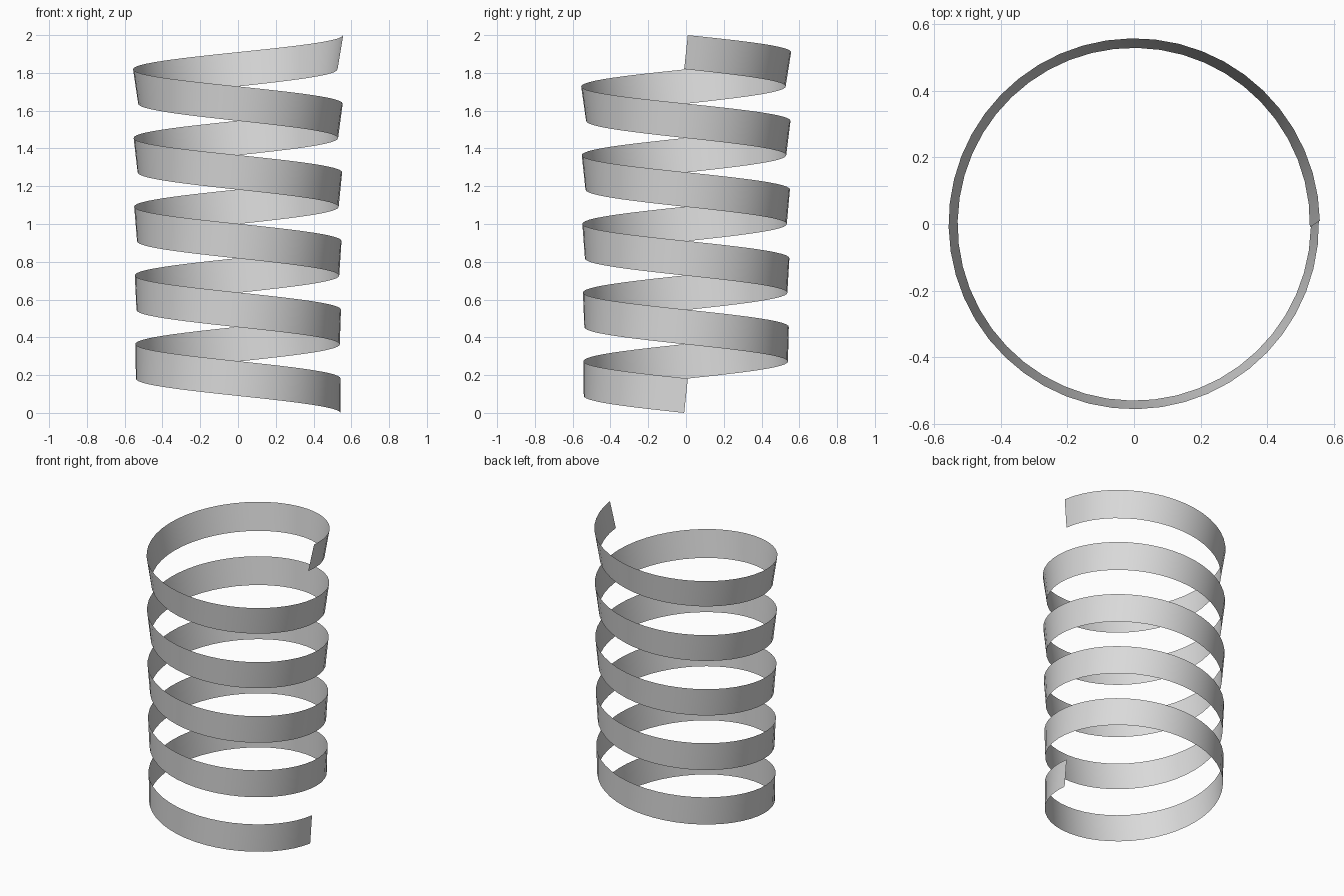
import bpy, bmesh
from math import sin, cos, atan, pi
from mathutils import Vector

cube = bpy.data.objects.get("Cube")
if cube:
    bpy.data.objects.remove(cube, do_unlink=True)

TURNS = 5
STEPS = 48            # segments per turn
RADIUS = 0.542
HALF_WIDTH = 0.0915
Z_START, Z_END = 0.091, 1.91
END_TILT = 0.165      # outward lean reached at the upper end

# Light grey material
grey = bpy.data.materials.new("light_grey")
grey.use_nodes = True
colour = (0.7, 0.7, 0.7, 1)
grey.diffuse_color = colour
grey.node_tree.nodes["Principled BSDF"].inputs["Base Color"].default_value = colour

# Ribbon: a cross edge square to the helix, leaning out more as it climbs
slope = atan((Z_END - Z_START) / (TURNS * 2 * pi * RADIUS))
bm = bmesh.new()
previous = None
for i in range(TURNS * STEPS + 1):
    a = 2 * pi * i / STEPS
    t = i / (TURNS * STEPS)
    radial = Vector((cos(a), -sin(a), 0))
    up = Vector((sin(a) * sin(slope), cos(a) * sin(slope), cos(slope)))
    across = (up * cos(END_TILT * t) + radial * sin(END_TILT * t)) * HALF_WIDTH
    centre = radial * RADIUS + Vector((0, 0, Z_START + (Z_END - Z_START) * t))
    edge = bm.verts.new(centre - across), bm.verts.new(centre + across)
    if previous:
        bm.faces.new((edge[0], previous[0], previous[1], edge[1]))
    previous = edge

mesh = bpy.data.meshes.new("spiral_ribbon")
bm.to_mesh(mesh)
bm.free()
mesh.materials.append(grey)
ribbon = bpy.data.objects.new("spiral_ribbon", mesh)
bpy.context.collection.objects.link(ribbon)

# Smooth shading along the strip
bpy.context.view_layer.objects.active = ribbon
ribbon.select_set(True)
bpy.ops.object.shade_smooth_by_angle()
